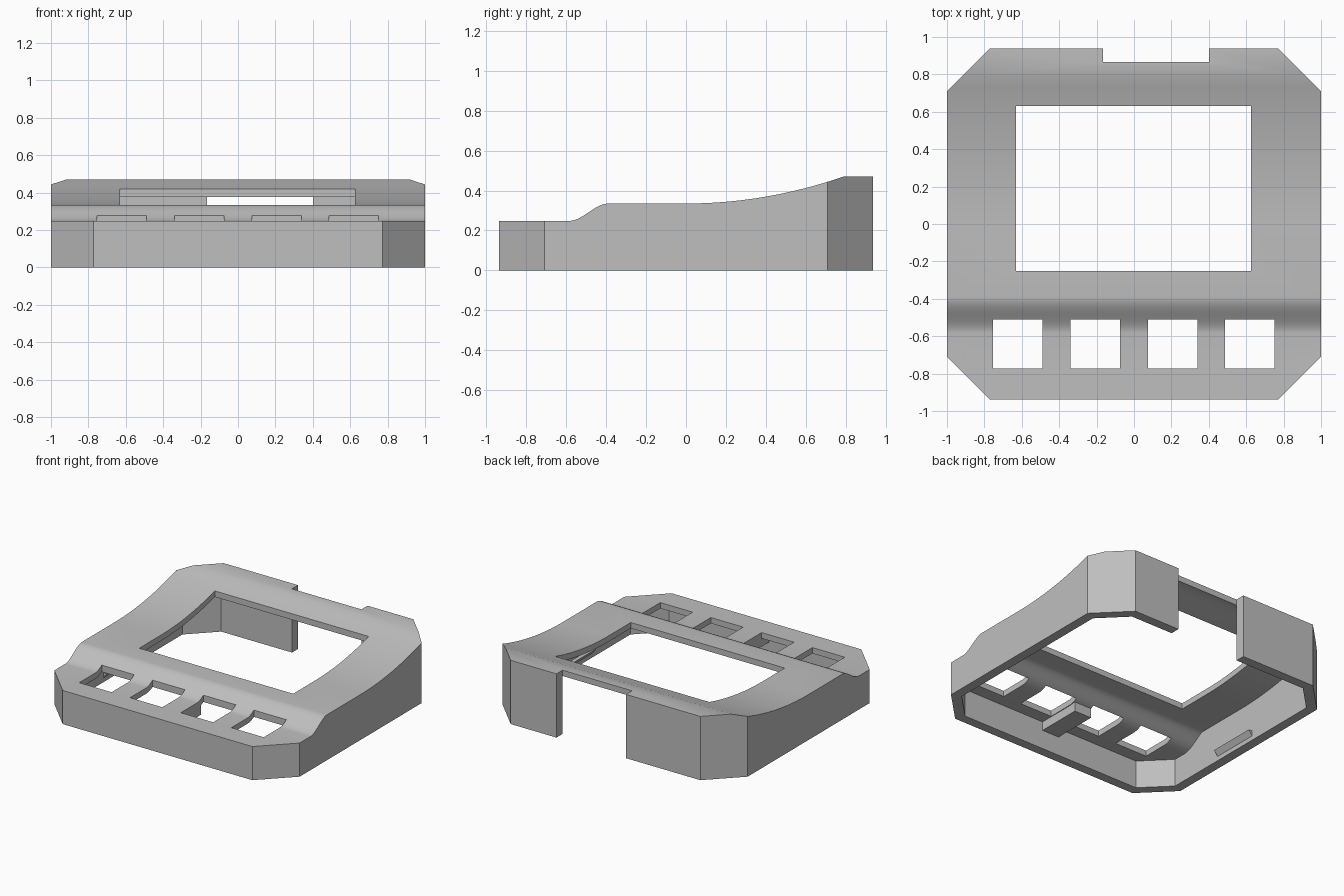
import bpy, bmesh, math
from mathutils import Vector

if "Cube" in bpy.data.objects:
    bpy.data.objects.remove(bpy.data.objects["Cube"])

WALL, PLATE = 0.07, 0.043

grey = bpy.data.materials.new("plain_grey")
grey.use_nodes = True
grey.diffuse_color = (0.52, 0.52, 0.52, 1)
grey.node_tree.nodes["Principled BSDF"].inputs["Base Color"].default_value = (0.52, 0.52, 0.52, 1)


def finish(name, bm):
    bmesh.ops.recalc_face_normals(bm, faces=bm.faces)
    mesh = bpy.data.meshes.new(name)
    bm.to_mesh(mesh)
    bm.free()
    mesh.materials.append(grey)
    ob = bpy.data.objects.new(name, mesh)
    bpy.context.collection.objects.link(ob)
    return ob


def prism(name, outline, x0, x1, chamfer=None):
    """Extrude a (y, z) outline along x and trim the four upright corners."""
    bm = bmesh.new()
    face = bm.faces.new([bm.verts.new((x0, y, z)) for y, z in outline])
    ext = bmesh.ops.extrude_face_region(bm, geom=[face])
    moved = [v for v in ext["geom"] if isinstance(v, bmesh.types.BMVert)]
    bmesh.ops.translate(bm, verts=moved, vec=(x1 - x0, 0, 0))
    if chamfer:
        for sx in (-1, 1):
            for sy in (-1, 1):
                cut = bmesh.ops.bisect_plane(
                    bm, geom=bm.verts[:] + bm.edges[:] + bm.faces[:],
                    plane_co=(sx * chamfer, 0, 0), plane_no=(sx, sy, 0), clear_outer=True)
                edges = [e for e in cut["geom_cut"] if isinstance(e, bmesh.types.BMEdge)]
                bmesh.ops.contextual_create(bm, geom=edges)
    return finish(name, bm)


def box(name, x0, x1, y0, y1, z0, z1):
    return prism(name, [(y0, z0), (y1, z0), (y1, z1), (y0, z1)], x0, x1)


def cut(target, cutter):
    cutter.hide_render = True
    mod = target.modifiers.new("cut", "BOOLEAN")
    mod.operation = "DIFFERENCE"
    mod.solver = "EXACT"
    mod.object = cutter
    bpy.context.view_layer.objects.active = target
    bpy.ops.object.modifier_apply(modifier=mod.name)
    bpy.data.objects.remove(cutter)


def height(y):
    """Top surface: low front shelf, S step, flat, then a rising sweep."""
    if y < 0:
        t = min(max((y + 0.585) / 0.195, 0), 1)
        return 0.248 + 0.087 * t * t * (3 - 2 * t)
    return 0.335 + 0.135 * (min(y, 0.79) / 0.79) ** 2


def spread(a, b, n):
    return [a + (b - a) * i / n for i in range(n + 1)]


# Outer body with the swept top
ys = [-0.937] + spread(-0.585, -0.39, 14) + spread(0, 0.79, 16) + [0.937]
top = [(y, height(y)) for y in ys]
body = prism("case_shell", [(-0.937, 0)] + top + [(0.937, 0)], -1, 1, 1.71)

# Hollow underside, offset along the surface normal
inner = []
for y, z in top[1:-1]:
    slope = (height(y + 0.004) - height(y - 0.004)) / 0.008
    k = PLATE / math.hypot(1, slope)
    inner.append((y + slope * k, z - k))
e = 0.937 - WALL
inner = [(-e, 0.248 - PLATE)] + inner + [(e, 0.47 - PLATE)]
cut(body, prism("hollow", [(-e, -0.1)] + inner + [(e, -0.1)], -1 + WALL, 1 - WALL,
                1.71 - WALL * math.sqrt(2)))

# Screen window, button holes and rear notch
cut(body, box("window", -0.63, 0.625, -0.25, 0.63, 0.25, 0.6))
for cx in (-0.621, -0.207, 0.207, 0.619):
    cut(body, box("button_hole", cx - 0.132, cx + 0.132, -0.773, -0.51, 0.1, 0.5))
cut(body, box("rear_notch", -0.167, 0.4, 0.866, 1.1, -0.1, 0.6))

bpy.ops.object.select_all(action="DESELECT")
body.select_set(True)
bpy.context.view_layer.objects.active = body
bpy.ops.object.shade_smooth_by_angle(angle=math.radians(20))

# Rib between the middle buttons
box("button_rib", -0.07, 0.07, -0.88, -0.53, 0.14, 0.21)

# Snap wedges on the inner side walls
for side, label in ((1, "left"), (-1, "right")):
    bm = bmesh.new()
    pts = [(0.94, 0.02), (0.9, 0.07), (0.94, 0.07)]
    face = bm.faces.new([bm.verts.new((side * x, -0.24, z)) for x, z in pts])
    ext = bmesh.ops.extrude_face_region(bm, geom=[face])
    bmesh.ops.translate(bm, vec=Vector((0, 0.36, 0)),
                        verts=[v for v in ext["geom"] if isinstance(v, bmesh.types.BMVert)])
    finish(label + "_snap_wedge", bm)
